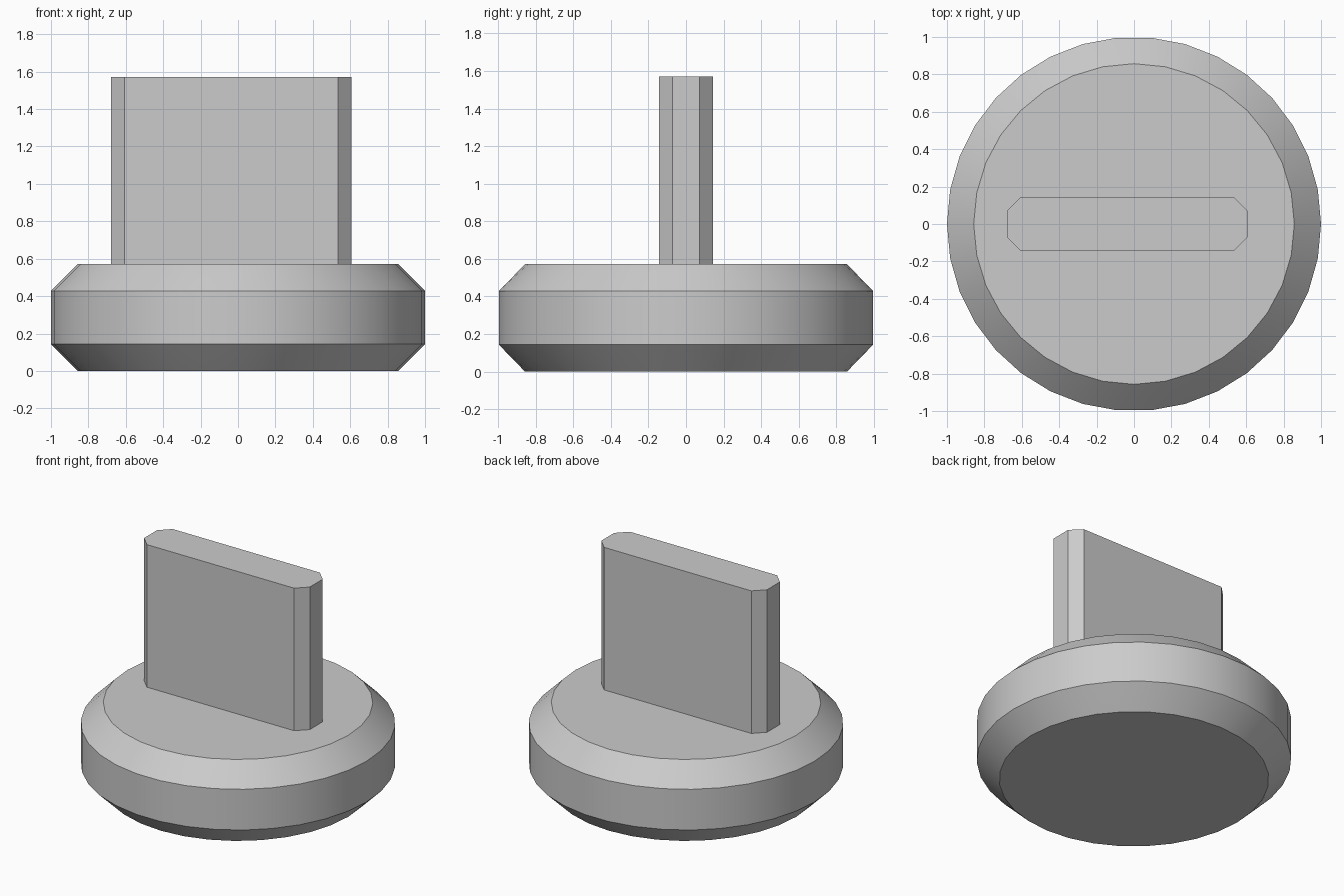
import bpy, bmesh, math

cube = bpy.data.objects.get("Cube")
if cube:
    bpy.data.objects.remove(cube, do_unlink=True)

U = 1 / 7  # chamfer size, the module of the whole part

grey = bpy.data.materials.new("light_grey")
grey.use_nodes = True
colour = (0.6, 0.6, 0.6, 1)
grey.diffuse_color = colour
grey.node_tree.nodes["Principled BSDF"].inputs["Base Color"].default_value = colour


def add_object(name, bm):
    bmesh.ops.recalc_face_normals(bm, faces=bm.faces)
    mesh = bpy.data.meshes.new(name)
    bm.to_mesh(mesh)
    bm.free()
    mesh.materials.append(grey)
    obj = bpy.data.objects.new(name, mesh)
    bpy.context.collection.objects.link(obj)
    bpy.ops.object.select_all(action='DESELECT')
    obj.select_set(True)
    bpy.context.view_layer.objects.active = obj
    bpy.ops.object.shade_smooth_by_angle(angle=math.radians(30))
    return obj


def ring(bm, radius, z, sides):
    verts = [bm.verts.new((radius * math.cos(a), radius * math.sin(a), z))
             for a in (math.tau * i / sides for i in range(sides))]
    edges = [bm.edges.new((verts[i - 1], verts[i])) for i in range(sides)]
    return verts, edges


# Round base with chamfered rims
bm = bmesh.new()
rings = [ring(bm, *r) for r in ((6 * U, 0, 32), (1, U, 34),
                                (1, 3 * U, 34), (6 * U, 4 * U, 32))]
for lower, upper in zip(rings, rings[1:]):
    bmesh.ops.bridge_loops(bm, edges=lower[1] + upper[1])
for verts, _ in (rings[0], rings[-1]):
    bm.faces.new(verts)
add_object("round_base", bm)

# Upright grip plate with chamfered corners, slightly off centre
bm = bmesh.new()
bmesh.ops.create_cube(bm, size=1)
for v in bm.verts:
    v.co.x = v.co.x * 9 * U - U / 4
    v.co.y *= 2 * U
    v.co.z = (7.5 + v.co.z * 7) * U
upright = [e for e in bm.edges if abs(e.verts[0].co.z - e.verts[1].co.z) > U]
bmesh.ops.bevel(bm, geom=upright, offset=U / 2, segments=1, affect='EDGES')
add_object("grip_plate", bm)
